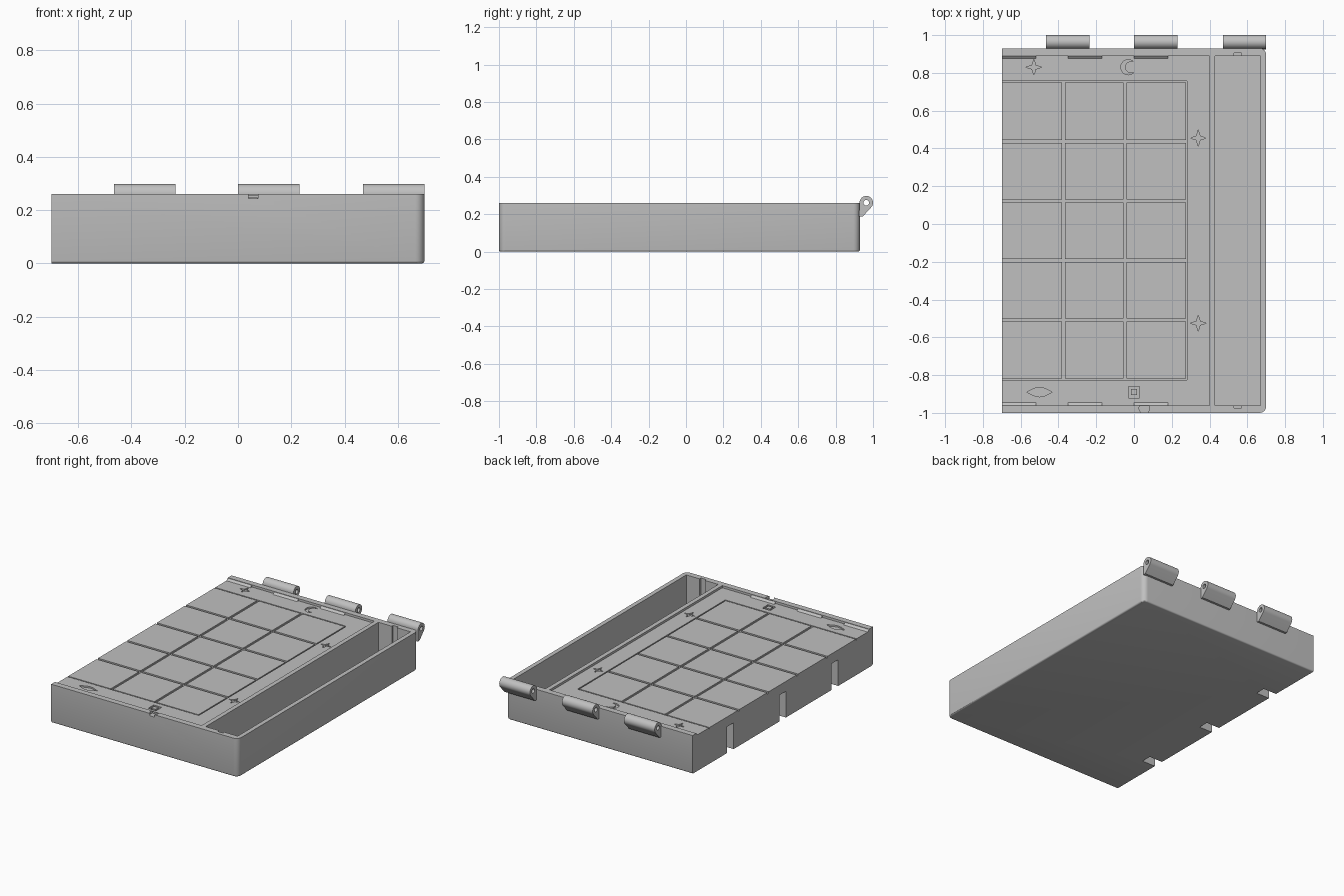
import bpy, bmesh, math

scene = bpy.context.scene
if "Cube" in scene.objects:
    bpy.data.objects.remove(scene.objects["Cube"])

grey = bpy.data.materials.new("plain_grey")
grey.use_nodes = True
colour = (0.53, 0.53, 0.53, 1)
grey.diffuse_color = colour
grey.node_tree.nodes["Principled BSDF"].inputs["Base Color"].default_value = colour


def add_object(name, bm):
    bmesh.ops.recalc_face_normals(bm, faces=bm.faces)
    mesh = bpy.data.meshes.new(name)
    bm.to_mesh(mesh)
    bm.free()
    mesh.materials.append(grey)
    obj = bpy.data.objects.new(name, mesh)
    scene.collection.objects.link(obj)
    return obj


def prism(name, points, offset):
    """Extrude a closed outline of 3D points along an offset."""
    bm = bmesh.new()
    face = bm.faces.new([bm.verts.new(p) for p in points])
    made = bmesh.ops.extrude_face_region(bm, geom=[face])["geom"]
    verts = [v for v in made if isinstance(v, bmesh.types.BMVert)]
    bmesh.ops.translate(bm, verts=verts, vec=offset)
    return add_object(name, bm)


def block(name, x, y, z):
    outline = [(x[0], y[0], z[0]), (x[1], y[0], z[0]),
               (x[1], y[1], z[0]), (x[0], y[1], z[0])]
    return prism(name, outline, (0, 0, z[1] - z[0]))


def circle(r, n, start=0, end=math.tau):
    return [(r * math.cos(start + (end - start) * i / n),
             r * math.sin(start + (end - start) * i / n)) for i in range(n)]


def cut(target, cutter):
    """Subtract the cutter, keep the result and throw the cutter away."""
    cutter.hide_render = True
    mod = target.modifiers.new("cut", "BOOLEAN")
    mod.object, mod.operation, mod.solver = cutter, "DIFFERENCE", "EXACT"
    graph = bpy.context.evaluated_depsgraph_get()
    mesh = bpy.data.meshes.new_from_object(target.evaluated_get(graph))
    target.modifiers.clear()
    target.data = mesh
    bpy.data.objects.remove(cutter)


def smooth(obj):
    bpy.ops.object.select_all(action="DESELECT")
    obj.select_set(True)
    bpy.context.view_layer.objects.active = obj
    bpy.ops.object.shade_smooth_by_angle(angle=math.radians(30))


LEFT, RIGHT, FRONT, BACK, TOP = -0.7, 0.7, -1.0, 0.93, 0.26
MID = (FRONT + BACK) / 2
PANEL = 0.245

# Body: rounded corners on one end, small bevel around the base
body = block("box_body", (LEFT, RIGHT), (FRONT, BACK), (0, TOP))
bm = bmesh.new()
bm.from_mesh(body.data)
corners = [e for e in bm.edges if all(v.co.x > 0.69 for v in e.verts)
           and abs(e.verts[0].co.z - e.verts[1].co.z) > 0.1]
bmesh.ops.bevel(bm, geom=corners, offset=0.035, segments=6, profile=0.5, affect="EDGES")
base = [e for e in bm.edges if all(v.co.z < 0.001 for v in e.verts)
        and any(v.co.x > LEFT + 0.01 for v in e.verts)]
bmesh.ops.bevel(bm, geom=base, offset=0.01, segments=3, profile=0.5, affect="EDGES")
bm.to_mesh(body.data)
bm.free()

# Shallow recess, open on one side, and the deep tray with end grooves
cut(body, block("recess_cut", (LEFT - 0.1, 0.4), (-0.96, 0.89), (PANEL, 0.4)))
cut(body, block("tray_cut", (0.43, 0.67), (-0.96, 0.89), (0.02, 0.4)))
cut(body, block("tray_groove_cut", (0.53, 0.57), (-0.975, 0.905), (0.03, 0.4)))

# Slots in the open side, from the base up
for i in (-1, 0, 1):
    y = MID + i * 0.56
    cut(body, block("slot_cut", (LEFT - 0.1, LEFT + 0.1),
                    (y - 0.035, y + 0.035), (-0.1, 0.178)))

# Round latch notch in the front rim
notch = [(0.055 + x, -0.975 + y, 0.244) for x, y in circle(0.028, 24)]
cut(body, prism("notch_cut", notch, (0, 0, 0.1)))
cut(body, block("notch_gap_cut", (0.04, 0.075), (-1.1, -0.97), (0.244, 0.4)))

# Grid of grooves: three columns by five rows of square tiles
GROOVE = PANEL - 0.01
GRID_RIGHT, HALF = 0.28, 0.787
for i in range(6):
    y = MID - HALF + 2 * HALF * i / 5
    w = 0.004 if i in (0, 5) else 0.008
    cut(body, block("row_cut", (LEFT - 0.1, GRID_RIGHT), (y - w, y + w), (GROOVE, 0.4)))
for i in range(1, 4):
    x = LEFT + (GRID_RIGHT - LEFT) * i / 3
    w = 0.004 if i == 3 else 0.008
    cut(body, block("column_cut", (x - w, x + w), (MID - HALF, MID + HALF), (GROOVE, 0.4)))


def engrave(outline, x, y):
    points = [(x + px, y + py, GROOVE) for px, py in outline]
    cut(body, prism("ornament_cut", points, (0, 0, 0.1)))


# Engraved four-pointed stars, crescent, leaf and square ring
star = [((0.042, 0.014)[i % 2] * math.cos(i * math.pi / 4),
         (0.042, 0.014)[i % 2] * math.sin(i * math.pi / 4)) for i in range(8)]
for x, y in ((-0.53, 0.83), (0.34, 0.455), (0.34, -0.525)):
    engrave(star, x, y)
outer = circle(0.04, 20, math.radians(50), math.radians(310))
inner = [(x + 0.014, y) for x, y in circle(0.031, 20, math.radians(300), math.radians(60))]
engrave(outer + inner, -0.03, 0.83)
leaf = [(0.07 * math.cos(t * math.tau / 16), 0.025 * math.sin(t * math.tau / 16) ** 3)
        for t in range(16)]
engrave(leaf, -0.5, -0.89)
engrave([(-0.03, -0.03), (0.03, -0.03), (0.03, 0.03), (-0.03, 0.03)], 0, -0.89)
smooth(body)
ring_core = block("ring_core", (-0.016, 0.016), (-0.906, -0.874), (GROOVE - 0.002, PANEL))

# Small sloped catches along the recess walls
for i in range(3):
    x = LEFT + 0.35 * i
    for side, wall in ((-1, 0.89), (1, -0.96)):
        wedge = [(x, wall, PANEL), (x, wall + side * 0.015, PANEL), (x, wall, TOP - 0.003)]
        prism("rim_catch", wedge, (0.18, 0, 0))

# Hinge knuckles with a pin hole
AXIS_Y, AXIS_Z = 0.964, 0.262
for start in (-0.465, 0.0, 0.47):
    arc = circle(0.036, 20, math.radians(-42), math.radians(190))
    outline = [(0.925, 0.188), (0.945, 0.188)]
    outline += [(AXIS_Y + y, AXIS_Z + z) for y, z in arc]
    knuckle = prism("hinge_knuckle", [(start, y, z) for y, z in outline], (0.23, 0, 0))
    hole = [(start - 0.05, AXIS_Y + y, AXIS_Z + z) for y, z in circle(0.015, 16)]
    cut(knuckle, prism("pin_hole_cut", hole, (0.4, 0, 0)))
    smooth(knuckle)
